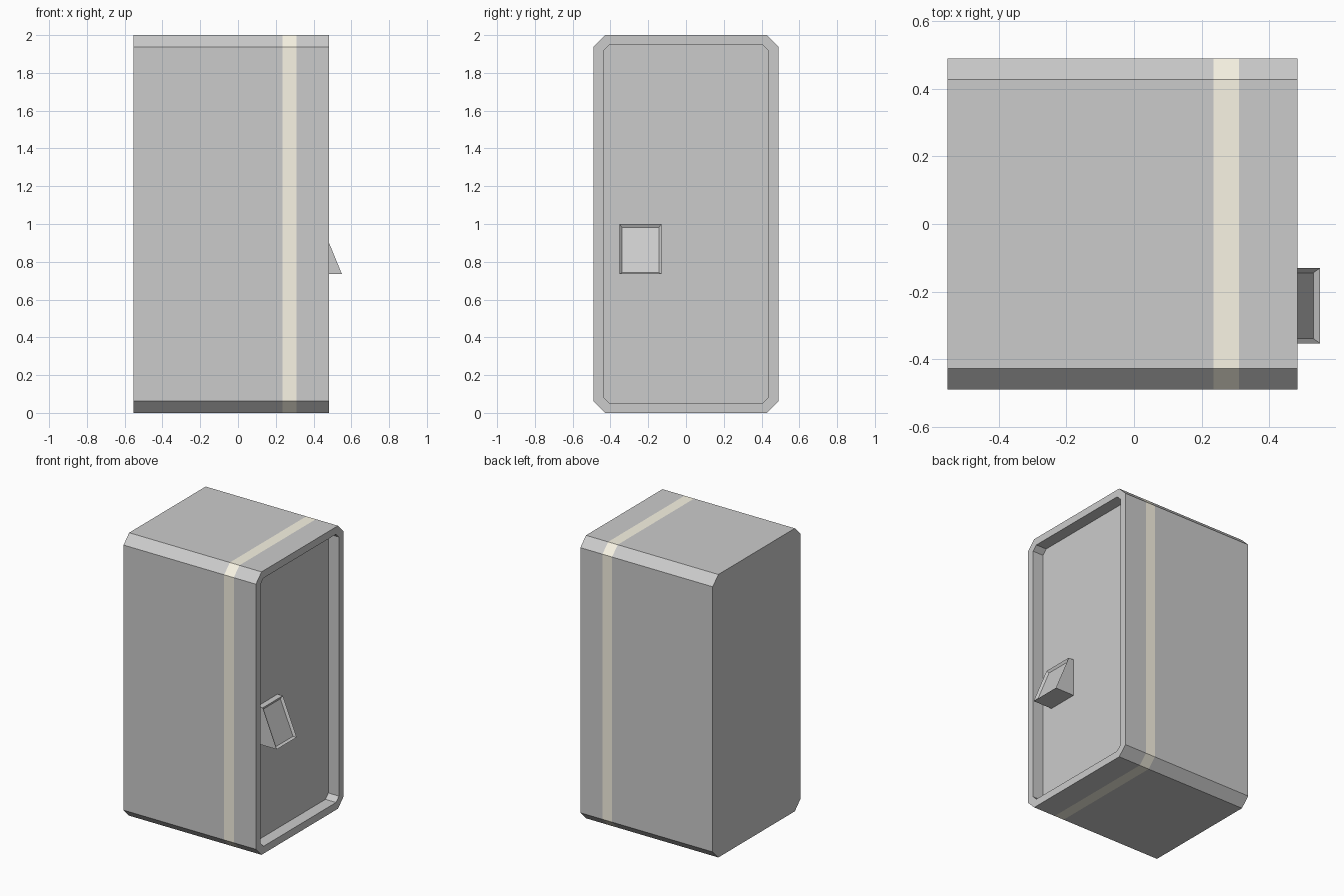
import bpy, bmesh

if "Cube" in bpy.data.objects:
    bpy.data.objects.remove(bpy.data.objects["Cube"])

STRIPE = (0.25, 0.31)          # x range of the coloured band (start set below)
STRIPE = (0.235, 0.31)
X0, X1, FLOOR_X = -0.552, 0.483, 0.40


def octagon(bm, x, inset=0.0):
    """Chamfered rectangle loop in the yz plane."""
    hy, hz = 0.49 - inset, 1.0 - inset
    c = 0.063 - inset * 0.586
    pts = [(hy - c, hz), (hy, hz - c), (hy, c - hz), (hy - c, -hz),
           (c - hy, -hz), (-hy, c - hz), (-hy, hz - c), (c - hy, hz)]
    return [bm.verts.new((x, y, z + 1.0)) for y, z in pts]


def bridge(bm, a, b, mat=0):
    n = len(a)
    for i in range(n):
        j = (i + 1) % n
        bm.faces.new((a[i], a[j], b[j], b[i])).material_index = mat


def finish(bm, name, materials=()):
    bmesh.ops.recalc_face_normals(bm, faces=bm.faces)
    me = bpy.data.meshes.new(name)
    bm.to_mesh(me)
    bm.free()
    for m in materials:
        me.materials.append(m)
    ob = bpy.data.objects.new(name, me)
    bpy.context.collection.objects.link(ob)
    return ob


grey = bpy.data.materials.new("grey")
grey.diffuse_color = (0.8, 0.8, 0.8, 1)
grey.use_nodes = True
grey.node_tree.nodes["Principled BSDF"].inputs["Base Color"].default_value = grey.diffuse_color
cream = bpy.data.materials.new("cream")
cream.diffuse_color = (0.95, 0.91, 0.78, 1)
cream.use_nodes = True
cream.node_tree.nodes["Principled BSDF"].inputs["Base Color"].default_value = cream.diffuse_color

# locker body with painted band and recessed door panel
bm = bmesh.new()
loops = [octagon(bm, x) for x in (X0, *STRIPE, X1)]
loops += [octagon(bm, X1, 0.052), octagon(bm, FLOOR_X, 0.052)]
for i in range(len(loops) - 1):
    bridge(bm, loops[i], loops[i + 1], 1 if i == 1 else 0)
bm.faces.new(loops[0])
bm.faces.new(loops[-1])
finish(bm, "locker_body", (grey, cream))

# sloped control box with a sunken screen
bm = bmesh.new()
profile = [(FLOOR_X, 0.735), (0.55, 0.735), (0.441, 1.0), (FLOOR_X, 1.0)]
sides = [[bm.verts.new((x, y, z)) for x, z in profile] for y in (-0.353, -0.13)]
bridge(bm, *sides)
for s in sides:
    bm.faces.new(s)
bmesh.ops.recalc_face_normals(bm, faces=bm.faces)
screen = max(bm.faces, key=lambda f: f.normal.x)
bmesh.ops.inset_region(bm, faces=[screen], thickness=0.02)
bmesh.ops.translate(bm, verts=screen.verts, vec=screen.normal * -0.015)
finish(bm, "control_box")
